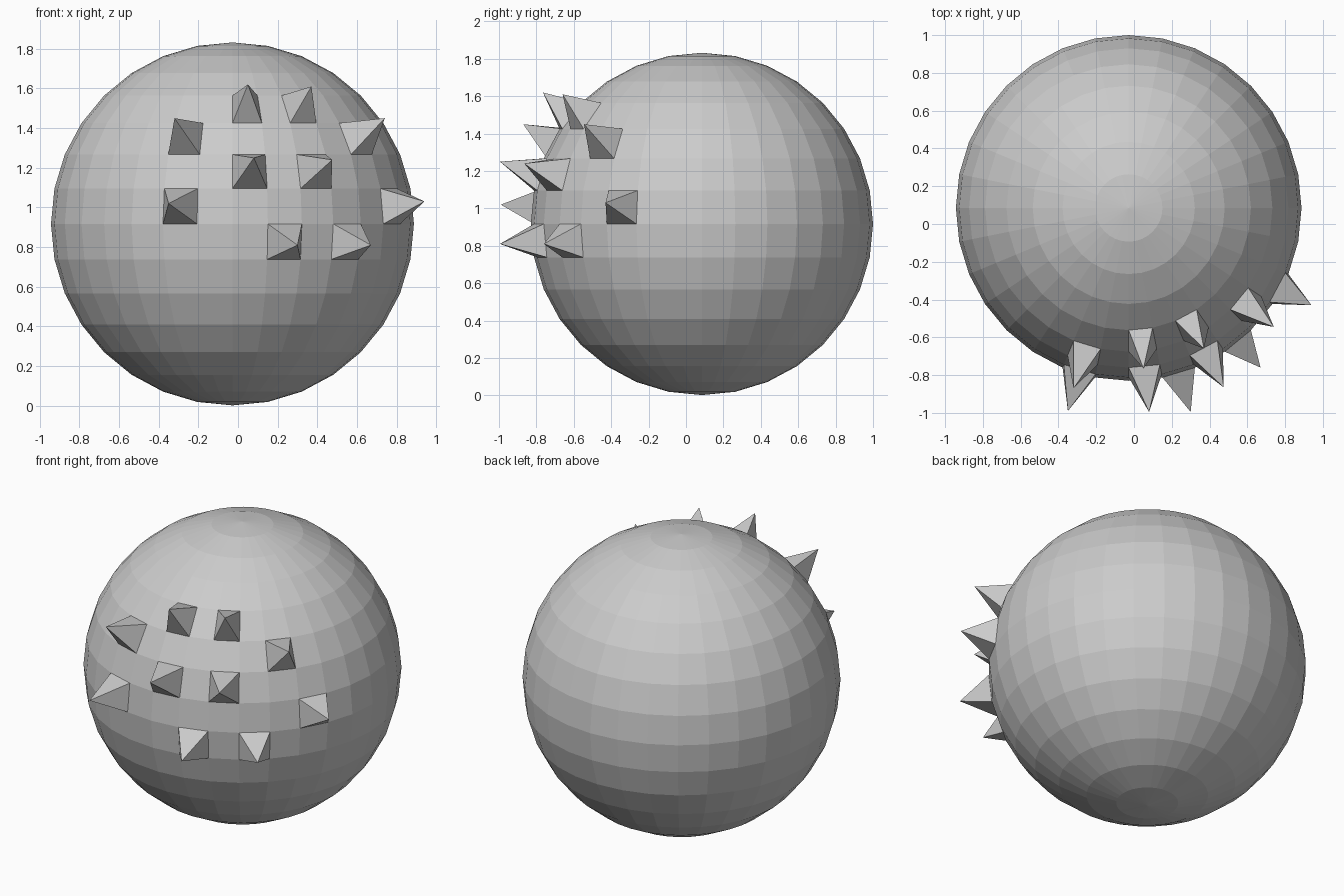
import bpy, bmesh, math
from mathutils import Vector

if "Cube" in bpy.data.objects:
    bpy.data.objects.remove(bpy.data.objects["Cube"])

R = 0.915
CENTRE = Vector((-0.028, 0.085, 0.917))
STEP = math.radians(11.25)

# Spikes: (column from front, row from equator, tip position)
SPIKES = [
    (1, -1, (0.30, -0.995, 0.81)),
    (3, -1, (0.67, -0.76, 0.81)),
    (-2, 0, (-0.35, -0.99, 1.02)),
    (5, 0, (0.94, -0.43, 1.03)),
    (0, 1, (0.08, -0.995, 1.25)),
    (2, 1, (0.475, -0.865, 1.24)),
    (-2, 2, (-0.32, -0.87, 1.45)),
    (4, 2, (0.74, -0.545, 1.45)),
    (0, 3, (0.05, -0.765, 1.62)),
    (2, 3, (0.37, -0.66, 1.61)),
]

grey = bpy.data.materials.new("grey")
grey.diffuse_color = (0.6, 0.6, 0.6, 1)
grey.use_nodes = True
grey.node_tree.nodes["Principled BSDF"].inputs["Base Color"].default_value = grey.diffuse_color

# Ball
bm = bmesh.new()
bmesh.ops.create_uvsphere(bm, u_segments=32, v_segments=16, radius=R)
bmesh.ops.translate(bm, verts=bm.verts, vec=CENTRE)

# Pull the middle of chosen faces out into leaning four-sided spikes
for col, row, tip in SPIKES:
    a, e = (col + 0.5) * STEP, (row + 0.5) * STEP
    spot = CENTRE + R * Vector((math.sin(a) * math.cos(e), -math.cos(a) * math.cos(e), math.sin(e)))
    face = min(bm.faces, key=lambda f: (f.calc_center_median() - spot).length)
    poked = bmesh.ops.poke(bm, faces=[face])
    poked["verts"][0].co = Vector(tip)

mesh = bpy.data.meshes.new("spiked_ball")
bm.to_mesh(mesh)
bm.free()
mesh.materials.append(grey)
ball = bpy.data.objects.new("spiked_ball", mesh)
bpy.context.collection.objects.link(ball)
